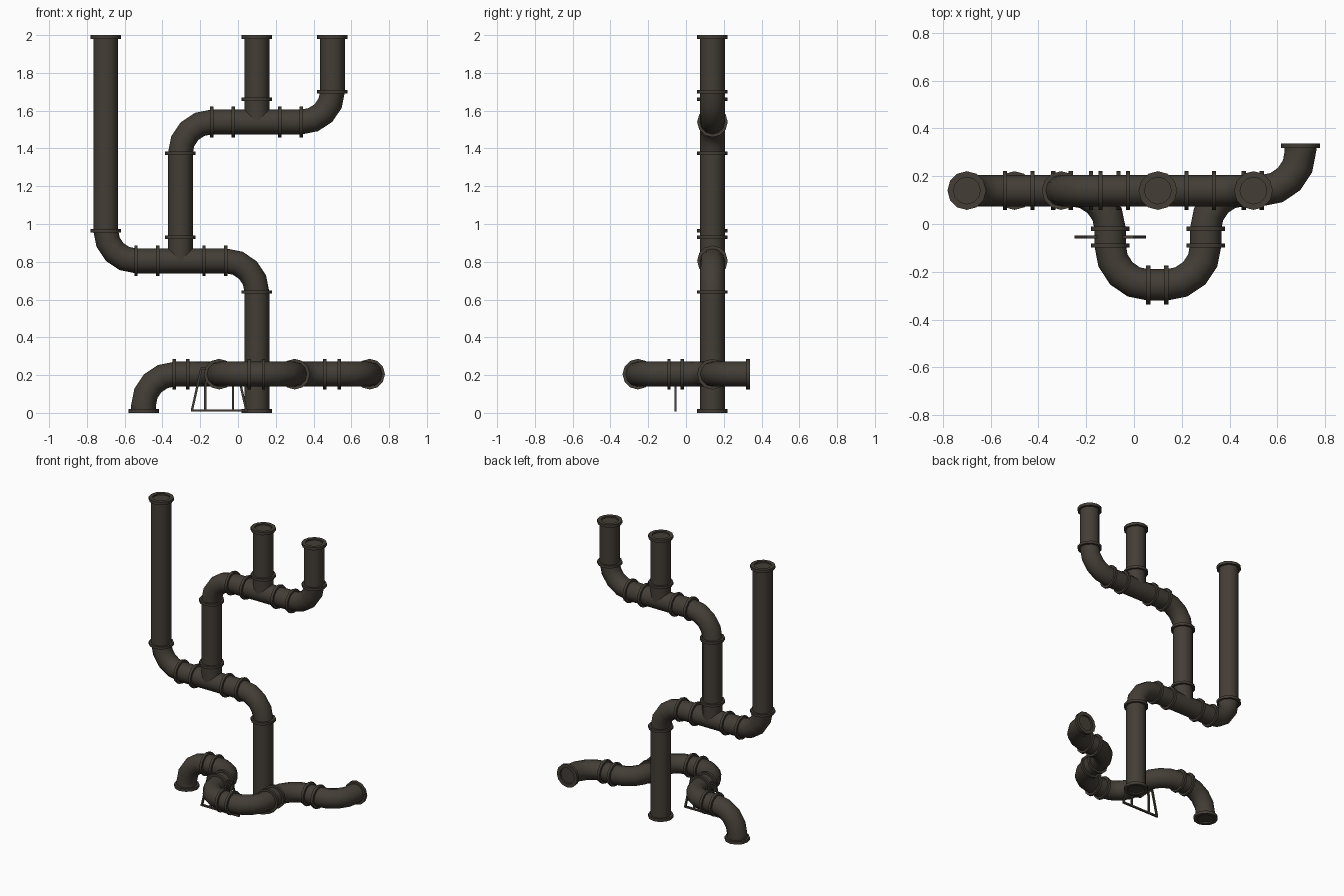
import bpy, bmesh, math
from mathutils import Vector as V

if "Cube" in bpy.data.objects:
    bpy.data.objects.remove(bpy.data.objects["Cube"])

mat = bpy.data.materials.new("dark brown iron")
mat.diffuse_color = (0.056, 0.047, 0.036, 1)
mat.use_nodes = True
mat.node_tree.nodes["Principled BSDF"].inputs["Base Color"].default_value = mat.diffuse_color
SIDES, R, RF = 12, 0.066, 0.081
X, Y, Z = V((1, 0, 0)), V((0, 1, 0)), V((0, 0, 1))


def finish(name, bm):
    bmesh.ops.recalc_face_normals(bm, faces=bm.faces[:])
    me = bpy.data.meshes.new(name)
    bm.to_mesh(me)
    bm.free()
    me.materials.append(mat)
    ob = bpy.data.objects.new(name, me)
    bpy.context.collection.objects.link(ob)
    bpy.ops.object.select_all(action='DESELECT')
    ob.select_set(True)
    bpy.context.view_layer.objects.active = ob
    bpy.ops.object.shade_smooth_by_angle(angle=math.radians(40))


def sweep(name, stations, closed=True):
    """Skin rings given as (centre, tangent, radius)."""
    bm = bmesh.new()
    rings = []
    t0, t1 = stations[0][1], stations[-1][1]
    side = t0.cross(t1)
    if side.length < 0.01:
        side = t0.cross(Z if abs(t0.z) < 0.9 else Y)
    side.normalize()
    for c, t, r in stations:
        u = side.cross(t).normalized()
        rings.append([bm.verts.new(c + r * (math.cos(a) * side + math.sin(a) * u))
                      for a in (2 * math.pi * i / SIDES for i in range(SIDES))])
    for a, b in zip(rings, rings[1:]):
        for i in range(SIDES):
            j = (i + 1) % SIDES
            bm.faces.new((a[i], a[j], b[j], b[i]))
    if closed:
        bm.faces.new(rings[0])
        bm.faces.new(rings[-1])
    finish(name, bm)


def pipe(name, a, b):
    a, b = V(a), V(b)
    t = (b - a).normalized()
    sweep(name, [(a, t, R), (b, t, R)])


def elbow(name, a, ta, b, tb):
    """Quarter bend from a (heading ta) to b (heading tb)."""
    a, b = V(a), V(b)
    ra, rb = (b - a).dot(ta), (b - a).dot(tb)
    st = []
    for i in range(5):
        w = math.pi / 2 * i / 4
        st.append((a + ta * ra * math.sin(w) + tb * rb * (1 - math.cos(w)),
                   ta * math.cos(w) + tb * math.sin(w), R))
    sweep(name, st)


def collar(c, axis, h=0.009):
    c = V(c)
    sweep("collar", [(c - axis * h, axis, RF), (c + axis * h, axis, RF)])


def end_flange(c, out):
    """Outer face at c, with a shallow recessed mouth."""
    c = V(c)
    sweep("end_flange", [(c - out * 0.02, out, RF), (c, out, RF),
                         (c, out, 0.056), (c - out * 0.012, out, 0.056)])


# Upright stack, all in the plane y = P
P = 0.14
pipe("tall_riser", (-0.7, P, 0.965), (-0.7, P, 1.99))
elbow("riser_elbow", (-0.7, P, 0.965), -Z, (-0.54, P, 0.805), X)
pipe("lower_tee_run", (-0.54, P, 0.805), (-0.065, P, 0.805))
pipe("lower_tee_branch", (-0.305, P, 0.805), (-0.305, P, 1.375))
elbow("drop_elbow", (-0.065, P, 0.805), X, (0.1, P, 0.64), -Z)
pipe("drop_pipe", (0.1, P, 0.64), (0.1, P, 0.01))
elbow("upper_elbow", (-0.305, P, 1.375), Z, (-0.14, P, 1.54), X)
pipe("upper_tee_run", (-0.14, P, 1.54), (0.335, P, 1.54))
pipe("upper_tee_branch", (0.1, P, 1.54), (0.1, P, 1.99))
elbow("outlet_elbow", (0.335, P, 1.54), X, (0.5, P, 1.7), Z)
pipe("outlet_riser", (0.5, P, 1.7), (0.5, P, 1.99))
for x, z in ((-0.7, 0.965), (-0.305, 0.93), (-0.305, 1.375), (0.1, 0.64),
             (0.1, 1.66), (0.5, 1.7)):
    collar((x, P, z), Z)
for x in (-0.54, -0.425, -0.18, -0.065):
    collar((x, P, 0.805), X)
for x in (-0.14, -0.025, 0.22, 0.335):
    collar((x, P, 1.54), X)
for x in (-0.7, 0.1, 0.5):
    end_flange((x, P, 2.0), Z)
end_flange((0.1, P, 0), -Z)

# Low winding run at height H
H = 0.205
pipe("floor_stub", (-0.5, P, 0.01), (-0.5, P, 0.04))
elbow("floor_elbow", (-0.5, P, 0.04), Z, (-0.335, P, H), X)
pipe("low_link", (-0.335, P, H), (-0.265, P, H))
elbow("low_elbow", (-0.265, P, H), X, (-0.1, -0.02, H), -Y)
pipe("low_link", (-0.1, -0.02, H), (-0.1, -0.09, H))
elbow("low_elbow", (-0.1, -0.09, H), -Y, (0.06, -0.255, H), X)
pipe("low_link", (0.06, -0.255, H), (0.135, -0.255, H))
elbow("low_elbow", (0.135, -0.255, H), X, (0.3, -0.09, H), Y)
pipe("low_link", (0.3, -0.09, H), (0.3, -0.02, H))
elbow("low_elbow", (0.3, -0.02, H), Y, (0.46, P, H), X)
pipe("low_link", (0.46, P, H), (0.535, P, H))
elbow("low_elbow", (0.535, P, H), X, (0.697, 0.305, H), Y)
pipe("low_outlet", (0.697, 0.305, H), (0.697, 0.325, H))
for x, y in ((-0.338, P), (-0.265, P), (0.06, -0.255), (0.135, -0.255),
             (0.46, P), (0.535, P)):
    collar((x, y, H), X)
for x in (-0.1, 0.3):
    for y in (-0.02, -0.09):
        collar((x, y, H), Y)
end_flange((-0.5, P, 0), -Z)
end_flange((0.697, 0.338, H), Y)


# Bar stand under the low run
def bar(name, x0, z0, x1, z1, w=0.006, y=-0.055):
    a, b = V((x0, y, z0)), V((x1, y, z1))
    n = (b - a).normalized().cross(Y) * w
    bm = bmesh.new()
    f = bm.faces.new([bm.verts.new(p - Y * w) for p in (a - n, a + n, b + n, b - n)])
    ext = bmesh.ops.extrude_face_region(bm, geom=[f])["geom"]
    bmesh.ops.translate(bm, vec=Y * 2 * w,
                        verts=[g for g in ext if isinstance(g, bmesh.types.BMVert)])
    finish(name, bm)


bar("stand_base", -0.25, 0.013, 0.05, 0.013)
for s in (-1, 1):
    bar("stand_leg", -0.1 + s * 0.144, 0.013, -0.1 + s * 0.094, 0.235)
    bar("stand_upright", -0.1 + s * 0.073, 0.013, -0.1 + s * 0.073, 0.14)
    bar("stand_upright_top", -0.1 + s * 0.073, 0.14, -0.1 + s * 0.06, 0.21)
    bar("stand_clip", -0.1 + s * 0.099, 0.235, -0.1 + s * 0.05, 0.235)
